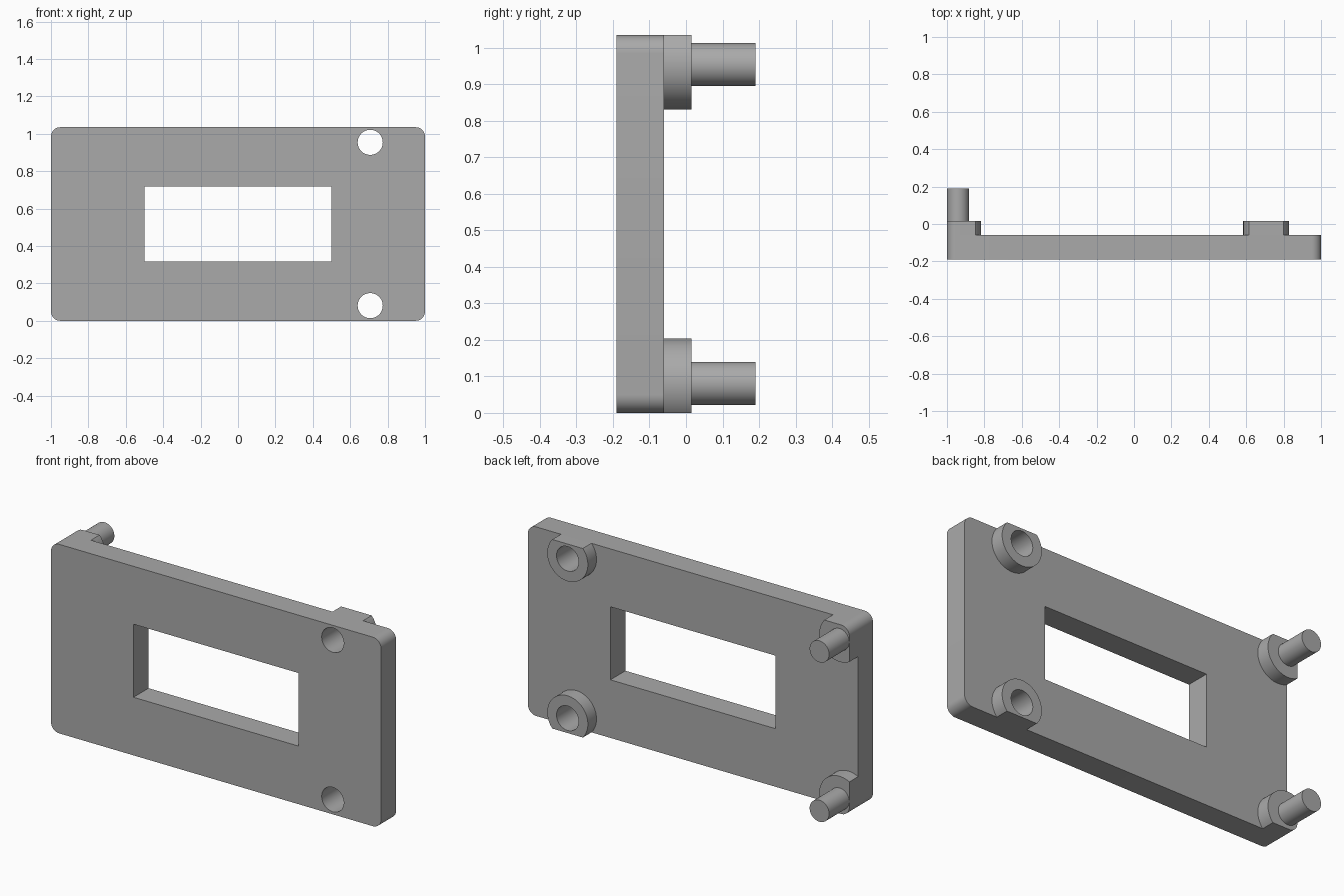
import bpy
import bmesh
from math import cos, sin, radians, pi
from mathutils import Matrix, Vector

cube = bpy.data.objects.get("Cube")
if cube:
    bpy.data.objects.remove(cube, do_unlink=True)

HEIGHT = 1.035
FRONT, BACK, SEAT, TIP = -0.19, -0.06, 0.015, 0.19
HOLE_X, PIN_X = 0.707, -0.941
LEVELS = {"lower": 0.081, "upper": HEIGHT - 0.081}

gray = bpy.data.materials.new("plain gray")
gray.use_nodes = True
gray.diffuse_color = (0.4, 0.4, 0.4, 1)
gray.node_tree.nodes["Principled BSDF"].inputs["Base Color"].default_value = gray.diffuse_color


def prism(name, outline, y0, y1):
    """Extrude an (x, z) outline from y0 to y1."""
    bm = bmesh.new()
    face = bm.faces.new([bm.verts.new((x, y0, z)) for x, z in outline])
    ext = bmesh.ops.extrude_face_region(bm, geom=[face])
    moved = [v for v in ext["geom"] if isinstance(v, bmesh.types.BMVert)]
    bmesh.ops.translate(bm, verts=moved, vec=Vector((0, y1 - y0, 0)))
    bmesh.ops.recalc_face_normals(bm, faces=bm.faces[:])
    mesh = bpy.data.meshes.new(name)
    bm.to_mesh(mesh)
    bm.free()
    mesh.materials.append(gray)
    ob = bpy.data.objects.new(name, mesh)
    bpy.context.collection.objects.link(ob)
    return ob


def circle(x, z, r, n=64):
    return [(x + r * cos(2 * pi * i / n), z + r * sin(2 * pi * i / n)) for i in range(n)]


def rounded_outline(r=0.05, steps=10):
    pts = []
    corners = [(1 - r, HEIGHT - r), (r - 1, HEIGHT - r), (r - 1, r), (1 - r, r)]
    for k, (cx, cz) in enumerate(corners):
        for i in range(steps + 1):
            a = radians(90 * (k + i / steps))
            pts.append((cx + r * cos(a), cz + r * sin(a)))
    return pts


def boolean(ob, tool, operation):
    """Apply a boolean and discard the tool."""
    tool.hide_render = True
    mod = ob.modifiers.new(operation.title(), "BOOLEAN")
    mod.operation, mod.object, mod.solver = operation, tool, "EXACT"
    bpy.ops.object.select_all(action="DESELECT")
    bpy.context.view_layer.objects.active = ob
    ob.select_set(True)
    bpy.ops.object.modifier_apply(modifier=mod.name)
    bpy.data.objects.remove(tool, do_unlink=True)


def smooth(ob):
    bpy.ops.object.select_all(action="DESELECT")
    bpy.context.view_layer.objects.active = ob
    ob.select_set(True)
    bpy.ops.object.shade_smooth_by_angle(angle=radians(30))


# Plate with rounded corners and a rectangular window
plate = prism("plate", rounded_outline(), FRONT, BACK)
window = [(-0.5, 0.318), (0.5, 0.318), (0.5, 0.718), (-0.5, 0.718)]
boolean(plate, prism("window_cutter", window, -0.5, 0.5), "DIFFERENCE")

for level, z in LEVELS.items():
    # Round bosses trimmed to the plate outline
    for kind, x in (("hole", HOLE_X), ("pin", PIN_X)):
        boss = prism(f"{level}_{kind}_boss", circle(x, z, 0.123), BACK, SEAT)
        boolean(boss, prism("outline_cutter", rounded_outline(), -0.5, 0.5), "INTERSECT")
        # Through holes
        if kind == "hole":
            for part in (plate, boss):
                boolean(part, prism("hole_cutter", circle(x, z, 0.067), -0.5, 0.5), "DIFFERENCE")
        smooth(boss)
    # Pins
    smooth(prism(f"{level}_pin", circle(PIN_X, z, 0.059), SEAT, TIP))

smooth(plate)
